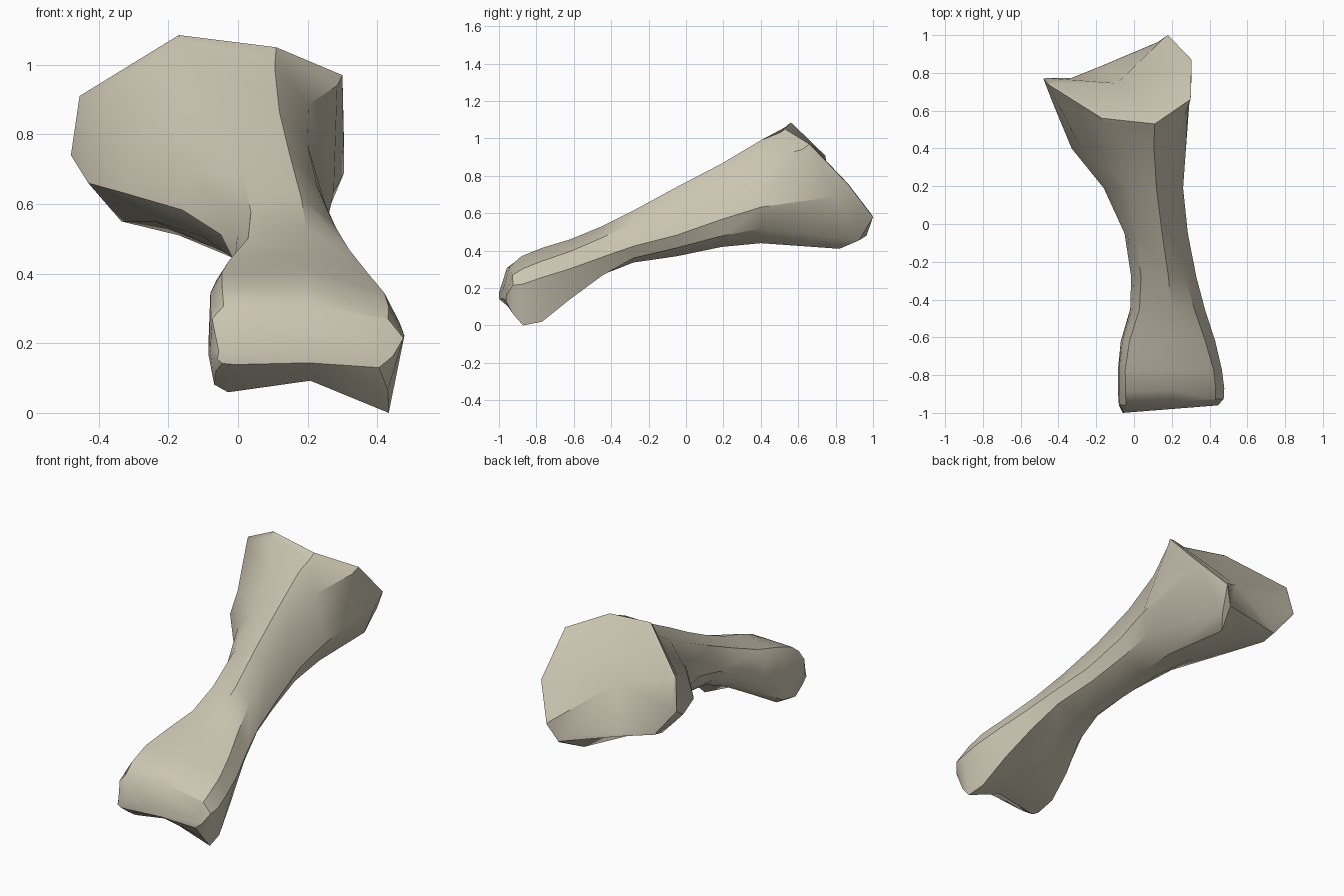
import bpy
import bmesh
import math
from mathutils import Vector

default_cube = bpy.data.objects.get("Cube")
if default_cube:
    bpy.data.objects.remove(default_cube, do_unlink=True)

# Single warm bone colour
colour = (0.60, 0.555, 0.44, 1.0)
bone_material = bpy.data.materials.new("warm_bone")
bone_material.use_nodes = True
bone_material.diffuse_color = colour
shader = bone_material.node_tree.nodes["Principled BSDF"]
shader.inputs["Base Color"].default_value = colour
shader.inputs["Roughness"].default_value = 0.8

# Ten-sided unit cross-sections: top left, top ridge, then around clockwise
head_shape = [(.41, .89), (.72, 1), (.88, .81), (1, .35), (.93, .14),
              (.7, 0), (.42, .07), (.15, .2), (0, .35), (.08, .62)]
shaft_shape = [(.16, .85), (.58, 1), (.82, .76), (1, .3), (.9, .12),
               (.5, 0), (.27, .04), (.12, .19), (0, .39), (.04, .6)]
joint_shape = [(.07, .97), (.5, 1), (.92, .82), (1, .6), (.92, 0),
               (.52, .25), (.1, .16), (.03, .22), (0, .45), (.01, .82)]
shapes = [head_shape, shaft_shape, joint_shape]

# Stations down the bone: y, x range, z range, shape blend, sideways skew of the end
stations = [
    (.40, -.33, .275, .44, .99, 0, 0),
    (.19, -.16, .26, .42, .865, .4, 0),
    (-.05, -.05, .285, .37, .74, .9, 0),
    (-.28, -.015, .33, .33, .615, 1.1, 0),
    (-.45, -.02, .375, .245, .53, 1.4, 0),
    (-.62, -.07, .43, .13, .46, 1.75, 0),
    (-.77, -.085, .465, .02, .415, 2, 0),
    (-.89, -.085, .478, 0, .37, 2, .02),
    (-.96, -.08, .475, .065, .315, 2, .035),
    (-1, -.06, .445, .13, .185, 2, .04),
]

# Slanted rim of the large end, in the same order as the cross-sections
head_rim = [(-.17, .56, 1.085), (.11, .53, 1.05), (.30, .66, .97),
            (.305, .87, .75), (.18, 1, .58), (.13, .965, .48),
            (-.165, .84, .54), (-.34, .77, .57), (-.48, .77, .74),
            (-.455, .74, .91)]

# Swollen collar just behind the rim
head_collar = [(-.16, .53, 1.06), (.108, .5, 1.03), (.285, .62, .94),
               (.305, .8, .69), (.15, .925, .455), (.07, .82, .41),
               (-.17, .74, .51), (-.335, .69, .55), (-.43, .64, .66),
               (-.425, .68, .89)]


def section(y, left, right, low, high, blend, skew):
    """Blend two neighbouring unit shapes and fit them to a station."""
    first = min(int(blend), len(shapes) - 2)
    points = []
    for a, b in zip(shapes[first], shapes[first + 1]):
        u, v = Vector(a).lerp(Vector(b), blend - first)
        points.append(Vector((left + u * (right - left),
                              y + skew * u,
                              low + v * (high - low))))
    return points


bm = bmesh.new()


def add_ring(points):
    return [bm.verts.new(p) for p in points]


def bridge(ring_a, ring_b):
    count = len(ring_a)
    for i in range(count):
        j = (i + 1) % count
        bm.faces.new((ring_a[i], ring_a[j], ring_b[j], ring_b[i]))


# Shaft and lower joint, lofted from the large end
rings = [add_ring(head_rim), add_ring(head_collar)]
rings += [add_ring(section(*s)) for s in stations]
for ring_a, ring_b in zip(rings, rings[1:]):
    bridge(ring_a, ring_b)

# Lower joint end face
bm.faces.new(rings[-1])

# Large end face: narrow rounded border around a shallow creased centre
crown = Vector((-.09, .745, .79))
outward = Vector((-.05, .7, .7))
border = add_ring([Vector(p).lerp(crown, .05) + outward * .006 for p in head_rim])
bridge(border, rings[0])
centre = bm.verts.new(crown)
for i in range(len(border)):
    bm.faces.new((border[i], border[(i + 1) % len(border)], centre))

bmesh.ops.recalc_face_normals(bm, faces=bm.faces)
mesh = bpy.data.meshes.new("limb_bone")
bm.to_mesh(mesh)
bm.free()
mesh.materials.append(bone_material)

limb_bone = bpy.data.objects.new("limb_bone", mesh)
bpy.context.collection.objects.link(limb_bone)
bpy.ops.object.select_all(action='DESELECT')
limb_bone.select_set(True)
bpy.context.view_layer.objects.active = limb_bone
bpy.ops.object.shade_smooth_by_angle(angle=math.radians(35))
